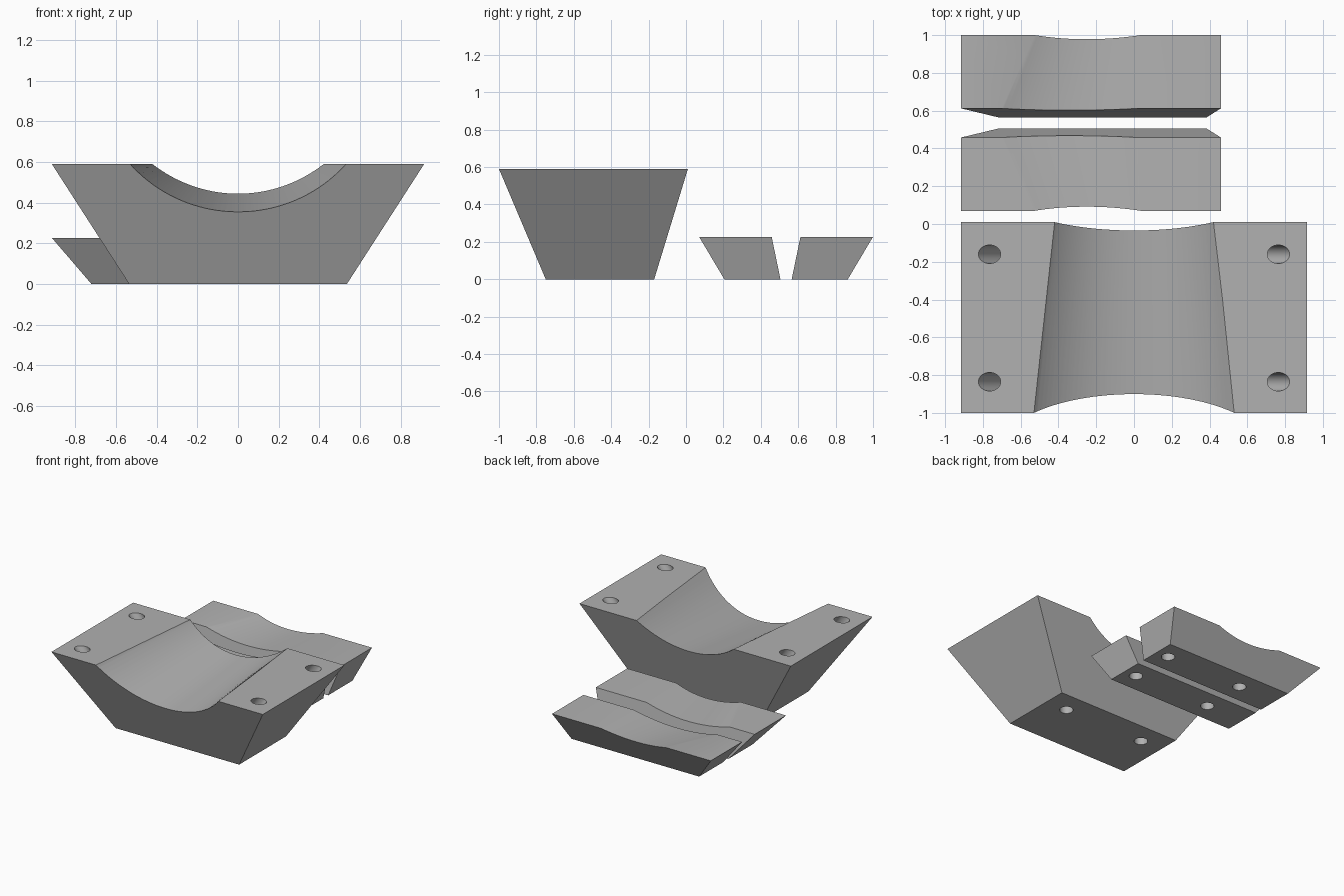
import bpy, bmesh, math
from mathutils import Vector

if "Cube" in bpy.data.objects:
    bpy.data.objects.remove(bpy.data.objects["Cube"], do_unlink=True)

grey = bpy.data.materials.new("plain_grey")
grey.use_nodes = True
colour = (0.44, 0.44, 0.44, 1)
grey.diffuse_color = colour
grey.node_tree.nodes["Principled BSDF"].inputs["Base Color"].default_value = colour


def make_object(name, bm):
    bmesh.ops.recalc_face_normals(bm, faces=bm.faces[:])
    mesh = bpy.data.meshes.new(name)
    bm.to_mesh(mesh)
    bm.free()
    mesh.materials.append(grey)
    obj = bpy.data.objects.new(name, mesh)
    bpy.context.collection.objects.link(obj)
    return obj


def loft(name, ring_a, ring_b):
    """Closed solid between two rings with equal point counts."""
    bm = bmesh.new()
    a = [bm.verts.new(p) for p in ring_a]
    b = [bm.verts.new(p) for p in ring_b]
    n = len(a)
    for i in range(n):
        j = (i + 1) % n
        bm.faces.new((a[i], a[j], b[j], b[i]))
    bm.faces.new(a)
    bm.faces.new(b)
    return make_object(name, bm)


def rectangle(x0, x1, y0, y1, z):
    return [(x0, y0, z), (x1, y0, z), (x1, y1, z), (x0, y1, z)]


def groove(top, end_a, end_b, steps=40):
    """Cutter for a round channel; each end is (y, centre x, half width, depth)."""
    def section(t):
        y, cx, half, depth = (p + (q - p) * t for p, q in zip(end_a, end_b))
        radius = (half * half + depth * depth) / (2 * depth)
        centre = top - depth + radius
        swing = math.acos((radius - depth - 0.03) / radius)
        ring = []
        for i in range(steps + 1):
            a = swing * (2 * i / steps - 1)
            ring.append((cx + radius * math.sin(a), y, centre - radius * math.cos(a)))
        return ring + [(ring[-1][0], y, top + 0.3), (ring[0][0], y, top + 0.3)]
    return loft("groove_cutter", section(-0.08), section(1.08))


def hole(mouth, direction, depth, radius=0.049):
    """Cutter for a blind round hole running from its mouth along a direction."""
    d = Vector(direction).normalized()
    turn = d.to_track_quat('Z', 'Y')
    start = Vector(mouth) - d * 0.1
    rings = []
    for centre in (start, Vector(mouth) + d * depth):
        rings.append([centre + turn @ Vector((radius * math.cos(a), radius * math.sin(a), 0))
                      for a in (math.tau * i / 32 for i in range(32))])
    return loft("hole_cutter", *rings)


def carve(obj, cutters):
    for cutter in cutters:
        cutter.hide_render = True
        mod = obj.modifiers.new("cut", 'BOOLEAN')
        mod.operation = 'DIFFERENCE'
        mod.solver = 'EXACT'
        mod.object = cutter
    bpy.context.view_layer.update()
    graph = bpy.context.evaluated_depsgraph_get()
    result = bpy.data.meshes.new_from_object(obj.evaluated_get(graph))
    obj.modifiers.clear()
    obj.data = result
    for cutter in cutters:
        bpy.data.objects.remove(cutter, do_unlink=True)
    bpy.ops.object.select_all(action='DESELECT')
    obj.select_set(True)
    bpy.context.view_layer.objects.active = obj
    bpy.ops.object.shade_smooth_by_angle(angle=math.radians(20))


# Large saddle block with slanted holes on top and straight ones below
top = 0.59
large = loft("large_saddle_block",
             rectangle(-0.535, 0.535, -0.75, -0.17, 0),
             rectangle(-0.915, 0.915, -1.0, 0.01, top))
cutters = [groove(top, (-1.0, 0, 0.53, 0.245), (0.01, 0, 0.42, 0.141))]
for side in (-1, 1):
    for y in (-0.835, -0.16):
        cutters.append(hole((side * 0.765, y, top), (-side * 0.68, 0, -1), 0.24))
    cutters.append(hole((side * 0.35, -0.34, 0), (0, 0, 1), 0.1))
carve(large, cutters)

# Two low saddle blocks, mirrored about the gap between them
low_top = 0.227
middle = 0.535
for name, s in (("inner_low_block", -1), ("outer_low_block", 1)):
    def across(offset):
        return middle + s * offset
    block = loft(name,
                 rectangle(-0.72, 0.385, across(0.03), across(0.33), 0),
                 rectangle(-0.915, 0.46, across(0.077), across(0.465), low_top))
    cutters = [groove(low_top, (across(0.465), -0.245, 0.28, 0.036),
                      (across(0.077), -0.34, 0.36, 0.046))]
    for x in (-0.39, 0.28):
        cutters.append(hole((x, across(0.18), 0), (0, 0, 1), 0.1))
    carve(block, cutters)
